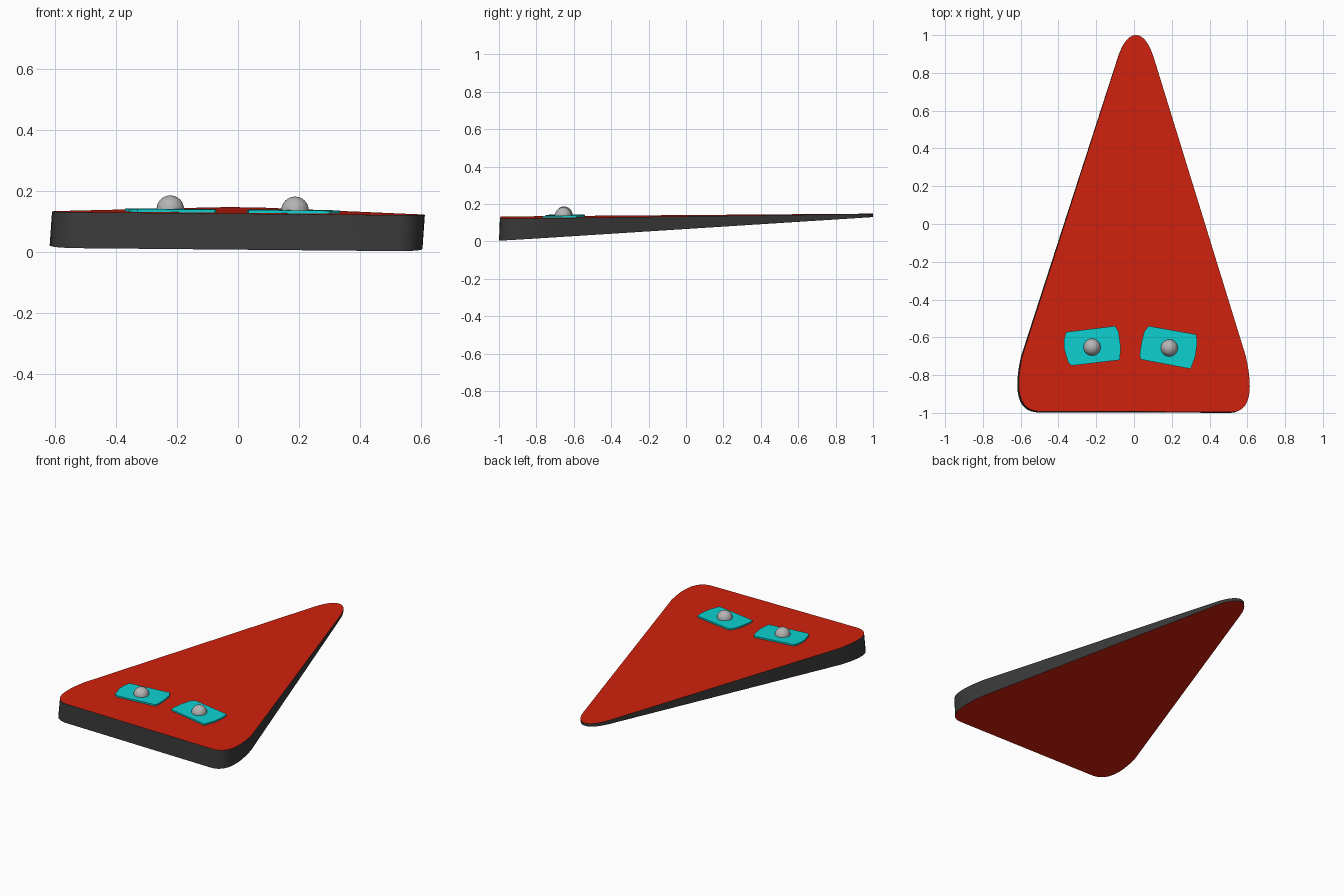
import bpy, bmesh
from mathutils import Vector

if "Cube" in bpy.data.objects:
    bpy.data.objects.remove(bpy.data.objects["Cube"])


def material(name, col):
    m = bpy.data.materials.new(name)
    m.diffuse_color = (*col, 1)
    m.use_nodes = True
    m.node_tree.nodes["Principled BSDF"].inputs["Base Color"].default_value = m.diffuse_color
    return m


RED = material("red", (0.64, 0.015, 0.004))
DARK = material("dark_grey", (0.042, 0.042, 0.042))
CYAN = material("cyan", (0.004, 0.64, 0.64))
GREY = material("light_grey", (0.46, 0.46, 0.46))


def top_z(x, y):
    return 0.1375 + 0.0105 * y - 0.009 * x


def bottom_z(x, y):
    return 0.0695 + 0.061 * y - 0.009 * x


def rounded(corners, steps=12):
    """Outline from (start, control, end) corner curves."""
    pts = []
    for a, b, c in corners:
        a, b, c = Vector(a), Vector(b), Vector(c)
        for i in range(steps + 1):
            t = i / steps
            p = a * (1 - t) ** 2 + b * 2 * t * (1 - t) + c * t * t
            if not pts or (p - pts[-1]).length > 1e-5:
                pts.append(p)
    return pts


def prism(name, lower, upper, mats):
    """Solid between two matching loops; caps use slot 0, walls the last slot."""
    bm = bmesh.new()
    lo = [bm.verts.new(p) for p in lower]
    hi = [bm.verts.new(p) for p in upper]
    bm.faces.new(hi)
    bm.faces.new(lo[::-1])
    for i in range(len(lo)):
        j = (i + 1) % len(lo)
        f = bm.faces.new((lo[i], lo[j], hi[j], hi[i]))
        f.material_index = len(mats) - 1
    bmesh.ops.recalc_face_normals(bm, faces=bm.faces[:])
    me = bpy.data.meshes.new(name)
    bm.to_mesh(me)
    bm.free()
    ob = bpy.data.objects.new(name, me)
    bpy.context.collection.objects.link(ob)
    for m in mats:
        me.materials.append(m)
    bpy.ops.object.select_all(action='DESELECT')
    ob.select_set(True)
    bpy.context.view_layer.objects.active = ob
    bpy.ops.object.shade_smooth_by_angle()
    return ob


# Wedge body: rounded triangle, thick at the front, thin at the tip
outline = rounded([
    ((0.52, -0.995), (0.657, -0.99), (0.592, -0.70)),
    ((0.105, 0.88), (0.066, 1.0), (0.01, 1.0)),
    ((0.01, 1.0), (-0.046, 1.0), (-0.085, 0.88)),
    ((-0.592, -0.70), (-0.653, -0.98), (-0.51, -0.992)),
])
upper, lower = [], []
for p in outline:
    zt, zb = top_z(p.x, p.y), bottom_z(p.x, p.y)
    upper.append((p.x, p.y, zt))
    lean = zt - zb
    lower.append((p.x - 0.07 * lean, p.y - 0.04 * lean, max(zb, 0)))
prism("wedge_body", lower, upper, [RED, DARK])

# Eye plates with bowed ends
plates = {
    "left": [(-0.36, -0.572), (-0.10, -0.54), (-0.082, -0.57), (-0.07, -0.65),
             (-0.075, -0.72), (-0.33, -0.75), (-0.348, -0.735), (-0.37, -0.66), (-0.37, -0.61)],
    "right": [(0.077, -0.54), (0.33, -0.585), (0.335, -0.63), (0.325, -0.70),
              (0.30, -0.767), (0.035, -0.717), (0.03, -0.69), (0.04, -0.625), (0.055, -0.568)],
}
for side, pts in plates.items():
    pts = pts[::-1]
    prism(side + "_eye_plate",
          [(x, y, top_z(x, y) - 0.004) for x, y in pts],
          [(x, y, top_z(x, y) + 0.0095) for x, y in pts], [CYAN])

# Ball pupils half sunk in the plates
for side, x, y in (("left", -0.222, -0.652), ("right", 0.187, -0.656)):
    bpy.ops.mesh.primitive_uv_sphere_add(segments=32, ring_count=16, radius=0.045,
                                         location=(x, y, top_z(x, y) + 0.009))
    ball = bpy.context.object
    ball.name = side + "_pupil"
    ball.data.materials.append(GREY)
    bpy.ops.object.shade_smooth()
